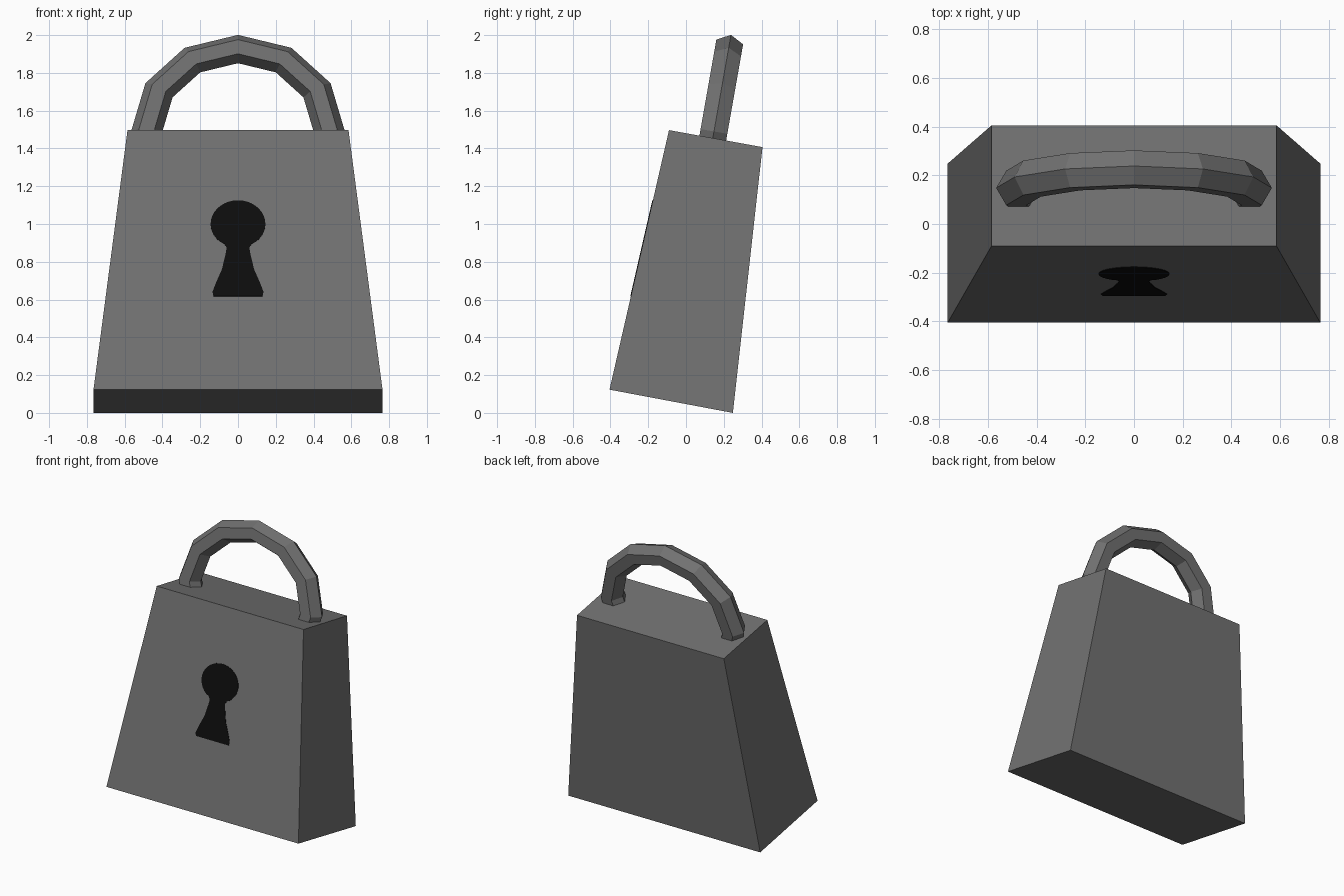
import bpy, bmesh, math
from mathutils import Vector

if "Cube" in bpy.data.objects:
    bpy.data.objects.remove(bpy.data.objects["Cube"])


def material(name, value):
    m = bpy.data.materials.new(name)
    m.diffuse_color = (value, value, value, 1)
    m.use_nodes = True
    m.node_tree.nodes["Principled BSDF"].inputs["Base Color"].default_value = m.diffuse_color
    return m


def build(name, bm, mat):
    bmesh.ops.recalc_face_normals(bm, faces=bm.faces[:])
    mesh = bpy.data.meshes.new(name)
    bm.to_mesh(mesh)
    bm.free()
    mesh.materials.append(mat)
    ob = bpy.data.objects.new(name, mesh)
    bpy.context.collection.objects.link(ob)
    return ob


def loft(bm, rings):
    """Skin a list of closed rings and cap both ends."""
    vs = [[bm.verts.new(p) for p in r] for r in rings]
    n = len(vs[0])
    for a, b in zip(vs, vs[1:]):
        for i in range(n):
            j = (i + 1) % n
            bm.faces.new((a[i], a[j], b[j], b[i]))
    bm.faces.new(vs[0])
    bm.faces.new(vs[-1])


iron = material("dark_grey_iron", 0.165)
black = material("keyhole_black", 0.004)

# body: tapered block leaning backwards
FB, BB = (-0.405, 0.123), (0.248, 0.0)    # bottom front / back (y, z)
FT, BT = (-0.09, 1.497), (0.405, 1.407)   # top front / back
bm = bmesh.new()
loft(bm, [[(-w, *f), (w, *f), (w, *b), (-w, *b)]
          for w, f, b in ((0.765, FB, BB), (0.585, FT, BT))])
build("lock_body", bm, iron)

# shackle: faceted ring with hexagonal section, ends sunk in the body
tilt = math.radians(10)
up = Vector((0, math.sin(tilt), math.cos(tilt)))
depth = Vector((0, math.cos(tilt), -math.sin(tilt)))
side = Vector((1, 0, 0))
centre = Vector((0, 0.148, 1.49))
R, r, squash = 0.483, 0.083, 0.917
rings = []
for k in range(-1, 8):
    a = math.radians(30 * k)
    ring = []
    for i in range(6):
        b = math.radians(60 * i)
        d = R + r * math.cos(b)
        ring.append(centre + side * d * math.cos(a)
                    + up * d * math.sin(a) * squash
                    + depth * r * math.sin(b))
    rings.append(ring)
bm = bmesh.new()
loft(bm, rings)
build("shackle", bm, iron)

# keyhole: thin plate on the sloping front face
half = []
for i in range(0, 15):
    a = math.radians(90 - i * 10)
    half.append((0.145 * math.cos(a), 1.0 + 0.125 * math.sin(a)))
half += [(0.072, 0.895), (0.06, 0.875), (0.066, 0.84), (0.085, 0.76),
         (0.118, 0.685), (0.135, 0.64), (0.13, 0.617)]
outline = half + [(-x, z) for x, z in reversed(half[1:])]
slope = (FT[0] - FB[0]) / (FT[1] - FB[1])
normal = Vector((0, -1, slope)).normalized()


def on_front(x, z, lift):
    return Vector((x, FB[0] + (z - FB[1]) * slope, z)) + normal * lift


bm = bmesh.new()
loft(bm, [[on_front(x, z, h) for x, z in outline] for h in (-0.002, 0.003)])
build("keyhole", bm, black)
